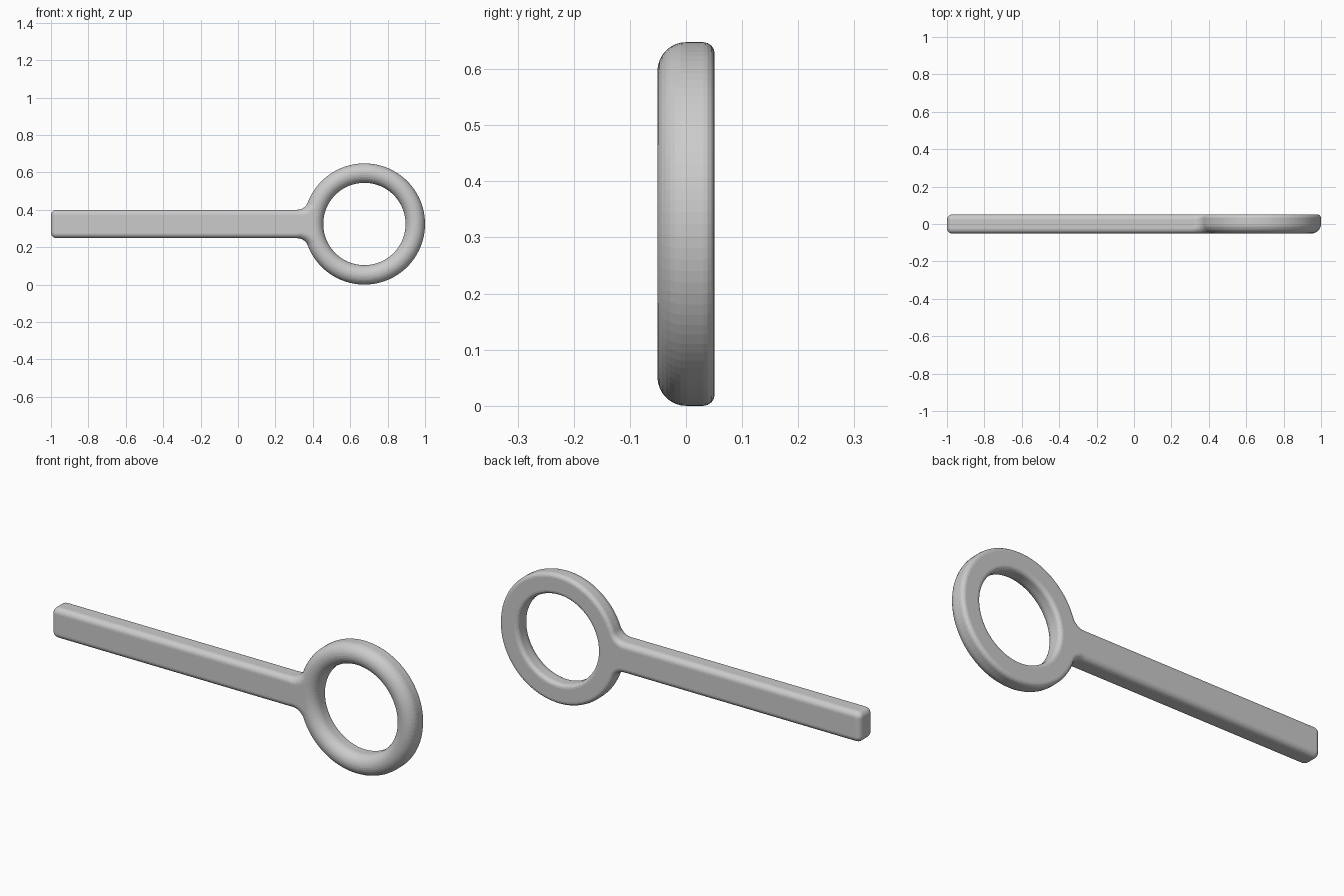
import bpy
import bmesh
from math import sin, cos, pi, sqrt, atan2

cube = bpy.data.objects.get("Cube")
if cube:
    bpy.data.objects.remove(cube, do_unlink=True)

# Main dimensions
CX, CZ = 0.676, 0.324        # ring centre
OUTER, INNER = 0.324, 0.22   # ring radii
MID = (OUTER + INNER) / 2
HALF = (OUTER - INNER) / 2
DEPTH = 0.051                # half thickness
BACK = 0.02                  # rounding of the ring's back edges
HANDLE = 0.076               # half width of the handle
EDGE = 0.028                 # rounding of the handle's edges
CORNER = 0.03                # rounding of the handle's end corners
FILLET = 0.06                # blend between handle and ring
STEPS = 8

grey = bpy.data.materials.new("light_grey")
grey.use_nodes = True
colour = (0.6, 0.6, 0.6, 1)
grey.diffuse_color = colour
grey.node_tree.nodes["Principled BSDF"].inputs["Base Color"].default_value = colour


def build(name, loops, cyclic):
    """Skin a stack of matching closed loops, capping the ends if open."""
    bm = bmesh.new()
    rows = [[bm.verts.new(p) for p in loop] for loop in loops]
    pairs = list(zip(rows, rows[1:]))
    if cyclic:
        pairs.append((rows[-1], rows[0]))
    else:
        bm.faces.new(rows[0])
        bm.faces.new(rows[-1])
    for a, b in pairs:
        for i in range(len(a)):
            j = (i + 1) % len(a)
            bm.faces.new((a[i], a[j], b[j], b[i]))
    bmesh.ops.remove_doubles(bm, verts=bm.verts, dist=0.00005)
    bmesh.ops.recalc_face_normals(bm, faces=bm.faces)
    mesh = bpy.data.meshes.new(name)
    bm.to_mesh(mesh)
    bm.free()
    mesh.materials.append(grey)
    obj = bpy.data.objects.new(name, mesh)
    bpy.context.collection.objects.link(obj)


# Ring: domed front, flat back with rounded edges, turned about y
profile = []
for k in range(2 * STEPS + 1):
    a = pi * k / (2 * STEPS)
    profile.append((MID + HALF * cos(a), -DEPTH * sin(a)))
for side, start in ((-1, pi), (1, pi / 2)):
    for k in range(5):
        a = start - k * pi / 8
        profile.append((MID + side * (HALF - BACK) + BACK * cos(a),
                        DEPTH - BACK + BACK * sin(a)))
SEGMENTS = 96
ring = []
for s in range(SEGMENTS):
    t = 2 * pi * s / SEGMENTS
    ring.append([(CX + r * cos(t), y, CZ + r * sin(t)) for r, y in profile])
build("ring", ring, True)

# Handle: outline with rounded end and blends that run into the ring
fz = HANDLE + FILLET
fx = CX - sqrt((OUTER + FILLET) ** 2 - fz ** 2)
end_angle = atan2(-fz, CX - fx)


def section(theta, front):
    """One outline of the handle at a given angle round its edge."""
    upper = []

    def add(rule, blend):
        edge = EDGE + ((HALF if front else BACK) - EDGE) * blend
        inset = edge * (1 - cos(theta))
        y = DEPTH - edge * (1 - sin(theta))
        x, z = rule(inset)
        upper.append((x, -y if front else y, z))

    for k in range(7):
        a = pi - k * pi / 12
        add(lambda d: (-1 + CORNER + (CORNER - d) * cos(a),
                       HANDLE - CORNER + (CORNER - d) * sin(a)), 0)
    for k in range(STEPS + 1):
        t = k / STEPS
        a = -pi / 2 + (end_angle + pi / 2) * t
        add(lambda d: (fx + (FILLET + d) * cos(a),
                       fz + (FILLET + d) * sin(a)), t)
    for k in range(STEPS):
        a = end_angle * (1 - k / STEPS)
        add(lambda d: (CX - MID * cos(a), -MID * sin(a)), 1)
    lower = [(x, y, -z) for x, y, z in reversed(upper)]
    # Centre point closes the inner end on the ring's crest
    tip = (CX - MID, upper[-1][1], 0)
    return [(x, y, z + CZ) for x, y, z in upper + [tip] + lower]


angles = [pi / 2 * k / 6 for k in range(7)]
loops = [section(a, True) for a in reversed(angles)]
loops += [section(a, False) for a in angles]
build("handle", loops, False)
